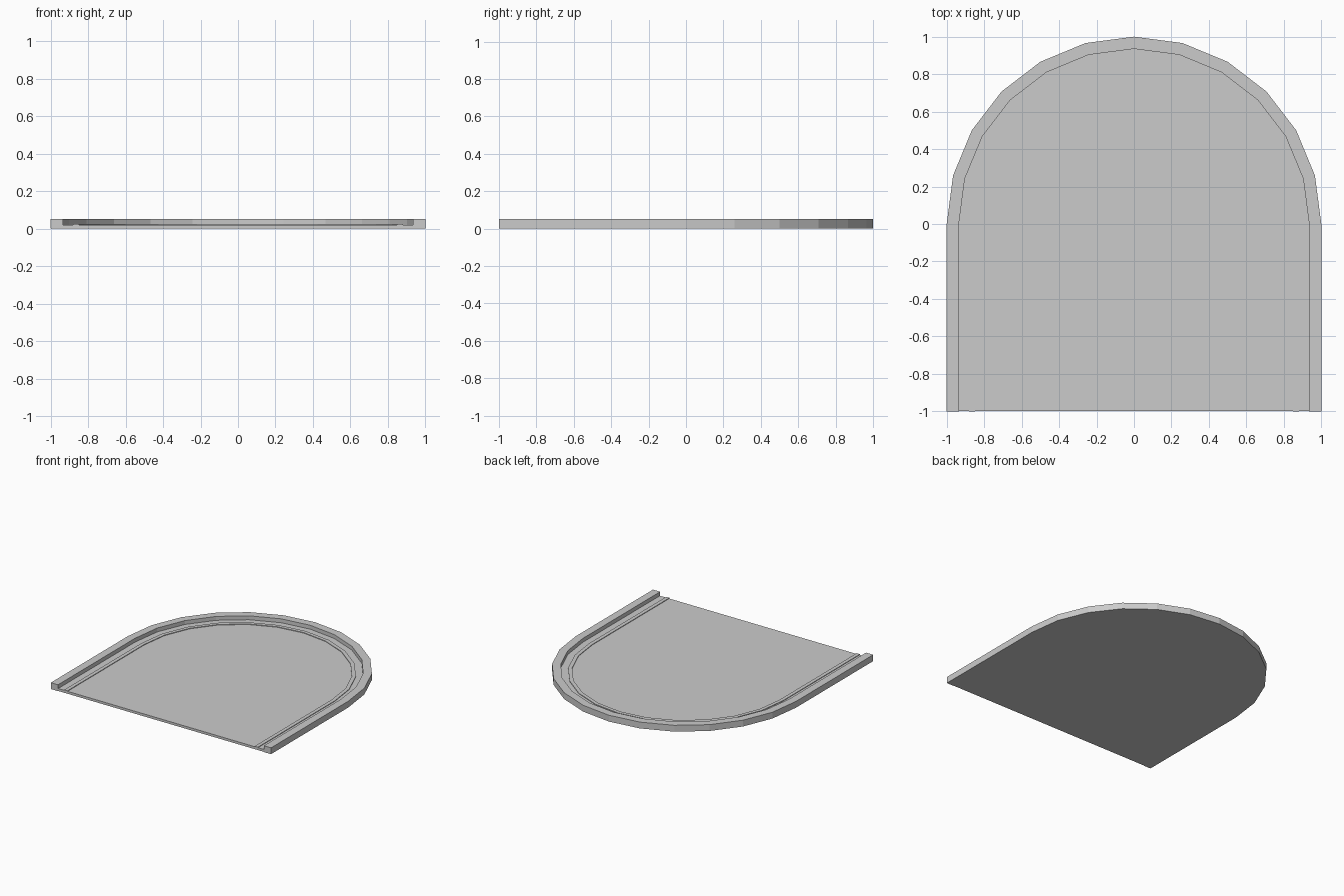
import bpy, bmesh, math

if "Cube" in bpy.data.objects:
    bpy.data.objects.remove(bpy.data.objects["Cube"])

SEGMENTS = 12


def arch(radius, front):
    """Outline of a half-round arch with straight legs down to the front."""
    arc = [(radius * math.cos(math.pi * i / SEGMENTS),
            radius * math.sin(math.pi * i / SEGMENTS)) for i in range(SEGMENTS + 1)]
    return [(radius, front)] + arc + [(-radius, front)]


def extrude(bm, faces, height):
    result = bmesh.ops.extrude_face_region(bm, geom=faces)
    verts = [g for g in result["geom"] if isinstance(g, bmesh.types.BMVert)]
    bmesh.ops.translate(bm, verts=verts, vec=(0, 0, height))
    bmesh.ops.recalc_face_normals(bm, faces=bm.faces[:])


def finish(bm, name):
    mesh = bpy.data.meshes.new(name)
    bm.to_mesh(mesh)
    bm.free()
    obj = bpy.data.objects.new(name, mesh)
    bpy.context.collection.objects.link(obj)
    return obj


def arch_band(name, outer, inner, z0, z1, front=-1.0):
    bm = bmesh.new()
    a = [bm.verts.new((x, y, z0)) for x, y in arch(outer, front)]
    b = [bm.verts.new((x, y, z0)) for x, y in arch(inner, front)]
    faces = [bm.faces.new((a[i], a[i + 1], b[i + 1], b[i])) for i in range(len(a) - 1)]
    extrude(bm, faces, z1 - z0)
    return finish(bm, name)


def arch_plate(name, radius, z0, z1, front):
    bm = bmesh.new()
    face = bm.faces.new([bm.verts.new((x, y, z0)) for x, y in arch(radius, front)])
    extrude(bm, [face], z1 - z0)
    return finish(bm, name)


# Raised outer rim, open at the front
arch_band("rim", 1.0, 0.935, 0.0, 0.052)
# Thin floor set inside the rim
arch_plate("floor", 0.935, 0.0, 0.02, -0.997)
# Low decorative ridge just inside the rim
arch_band("ridge", 0.88, 0.85, 0.015, 0.025)
